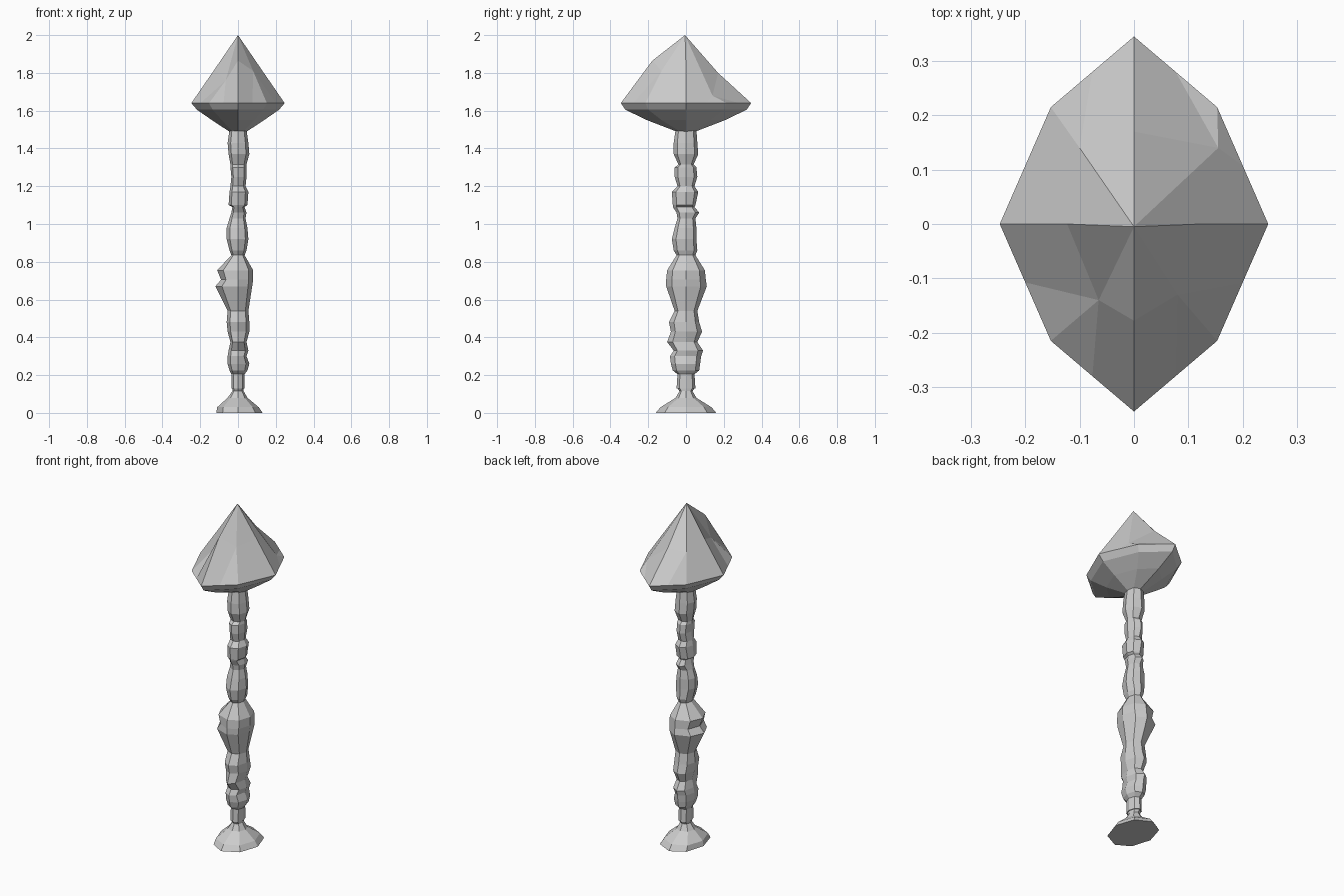
import bpy
from math import sqrt

D = sqrt(0.5)


def make(name, verts, faces):
    me = bpy.data.meshes.new(name)
    me.from_pydata(verts, [], faces)
    me.update()
    ob = bpy.data.objects.new(name, me)
    bpy.context.collection.objects.link(ob)
    return ob


def octagon(z, left, right, front, back):
    dirs = [(1, 0), (D, D), (0, 1), (-D, D), (-1, 0), (-D, -D), (0, -1), (D, -D)]
    return [(x * (right if x > 0 else left), y * (back if y > 0 else front), z) for x, y in dirs]


def loft(name, rings):
    # stack of eight-sided rings (z, left, right, front, back), capped at both ends
    verts = [v for r in rings for v in octagon(*r)]
    faces = [tuple(range(7, -1, -1))]
    for k in range(len(rings) - 1):
        for i in range(8):
            a, b = k * 8 + i, k * 8 + (i + 1) % 8
            faces.append((a, b, b + 8, a + 8))
    n = len(verts)
    faces.append(tuple(range(n - 8, n)))
    return make(name, verts, faces)


# Flared foot
loft("foot", [
    (0.00, .115, .13, .16, .16),
    (0.03, .11, .11, .135, .135),
    (0.08, .055, .05, .055, .055),
    (0.115, .03, .03, .035, .035),
    (0.13, .03, .03, .045, .045),
])

# Knobbly lower stalk
loft("lower_stalk", [
    (0.13, .035, .035, .05, .05),
    (0.205, .035, .035, .045, .045),
    (0.225, .045, .05, .07, .07),
    (0.26, .055, .06, .08, .075),
    (0.30, .055, .045, .085, .08),
    (0.33, .05, .055, .065, .09),
    (0.375, .04, .045, .10, .06),
    (0.43, .055, .06, .08, .085),
    (0.48, .06, .06, .09, .07),
    (0.54, .055, .055, .06, .06),
    (0.67, .12, .075, .105, .11),
    (0.705, .09, .08, .105, .105),
    (0.755, .11, .08, .10, .10),
    (0.835, .035, .035, .05, .05),
])

# Knobbly upper stalk
loft("upper_stalk", [
    (0.835, .035, .035, .05, .05),
    (0.86, .045, .045, .065, .06),
    (0.92, .06, .055, .075, .055),
    (0.98, .06, .05, .06, .055),
    (1.03, .045, .04, .045, .05),
    (1.06, .035, .045, .05, .07),
    (1.09, .03, .035, .07, .045),
    (1.10, .05, .05, .07, .05),
    (1.17, .045, .055, .075, .065),
    (1.20, .04, .04, .045, .045),
    (1.25, .035, .045, .06, .06),
    (1.30, .04, .045, .06, .055),
    (1.315, .04, .045, .04, .04),
    (1.37, .05, .06, .065, .065),
    (1.43, .055, .055, .065, .06),
    (1.50, .045, .045, .055, .055),
])

# Faceted head: rim corners E, NE, N ... with midpoints between them
rim = [(.247, 0), (.153, .215), (0, .345), (-.153, .215),
       (-.247, 0), (-.153, -.215), (0, -.345), (.153, -.215)]
verts = []
for i, (x, y) in enumerate(rim):
    x2, y2 = rim[(i + 1) % 8]
    verts += [(x, y, 1.64), ((x + x2) / 2, (y + y2) / 2, 1.64)]
# Uneven middle ring of the pyramid, then the tip
verts += [(.123, 0, 1.82), (.155, .14, 1.68), (0, .17, 1.80), (-.10, .14, 1.79),
          (-.123, 0, 1.82), (-.065, -.14, 1.76), (0, -.178, 1.865), (.08, -.13, 1.81)]
tip = len(verts)
verts.append((0, -.005, 2.0))
# Underside rings
for z, sx, sy in ((1.605, .88, .93), (1.55, .56, .60), (1.49, .19, .15)):
    verts += [(x * sx, y * sy, z) for x, y in rim]
faces = []
for i in range(0, 8, 2):
    a, d, n, nd = 16 + i, 17 + i, 16 + (i + 2) % 8, (i + 2) % 8
    faces += [(2 * i, 2 * i + 1, d, a), (2 * i + 1, 2 * i + 2, d),
              (2 * i + 2, 2 * i + 3, d), (2 * i + 3, 2 * nd, n, d),
              (a, d, tip), (d, n, tip)]
u = tip + 1
for i in range(8):
    j = (i + 1) % 8
    faces.append((2 * i, u + i, u + j, 2 * j, 2 * i + 1))
    for k in (0, 8):
        faces.append((u + k + i, u + k + 8 + i, u + k + 8 + j, u + k + j))
faces.append(tuple(range(u + 23, u + 15, -1)))
make("head", verts, faces)
